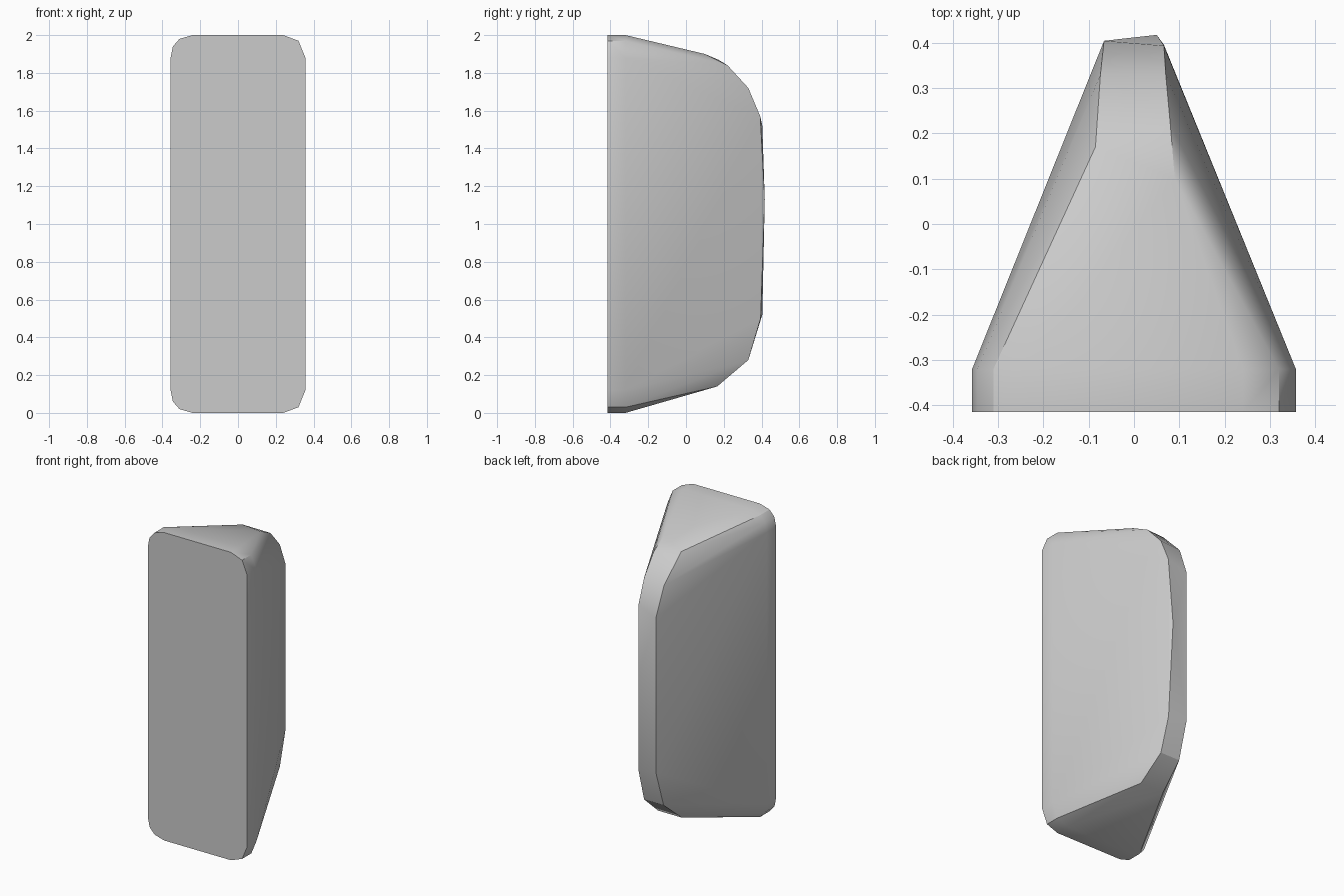
import bpy
import bmesh
import math

default_cube = bpy.data.objects.get("Cube")
if default_cube:
    bpy.data.objects.remove(default_cube, do_unlink=True)


def make_material(name, colour):
    material = bpy.data.materials.new(name)
    material.use_nodes = True
    material.diffuse_color = colour
    material.node_tree.nodes["Principled BSDF"].inputs["Base Color"].default_value = colour
    return material


def hull_object(name, points, material):
    """Skin a convex solid around the given points."""
    mesh = bpy.data.meshes.new(name)
    bm = bmesh.new()
    for point in points:
        bm.verts.new(point)
    result = bmesh.ops.convex_hull(bm, input=bm.verts)
    unused = [g for g in result["geom_interior"] if isinstance(g, bmesh.types.BMVert)]
    bmesh.ops.delete(bm, geom=unused, context="VERTS")
    bmesh.ops.dissolve_limit(bm, angle_limit=math.radians(1), verts=bm.verts, edges=bm.edges)
    bmesh.ops.recalc_face_normals(bm, faces=bm.faces)
    bm.to_mesh(mesh)
    bm.free()
    mesh.materials.append(material)
    obj = bpy.data.objects.new(name, mesh)
    bpy.context.collection.objects.link(obj)
    return obj


# Rounded front plate: each corner as (x, inset from the top or bottom)
height = 2.0
left_corner = [(0.357, 0.12), (0.32, 0.03), (0.24, 0)]
right_corner = [(-0.357, 0.12), (-0.345, 0.06), (-0.31, 0.02), (-0.24, 0)]
points = []
for y in (-0.415, -0.32):
    for x, inset in left_corner + right_corner:
        points += [(x, y, inset), (x, y, height - inset)]

# Narrow back ridge: one rim on each side
left_rim = [
    (0.09, 0.10, 1.90), (0.08, 0.22, 1.84), (0.07, 0.33, 1.72),
    (0.066, 0.393, 1.57), (0.05, 0.417, 1.13), (0.066, 0.395, 0.5),
    (0.07, 0.33, 0.28), (0.085, 0.165, 0.14),
]
right_rim = [
    (-0.085, 0.17, 1.87), (-0.074, 0.33, 1.71), (-0.066, 0.404, 1.52),
    (-0.066, 0.404, 0.52), (-0.07, 0.33, 0.28), (-0.085, 0.165, 0.14),
]
points += left_rim + right_rim

grey = make_material("plain grey", (0.6, 0.6, 0.6, 1))
body = hull_object("wedge_body", points, grey)

# Soft shading with the hard edges kept
bpy.ops.object.select_all(action="DESELECT")
body.select_set(True)
bpy.context.view_layer.objects.active = body
bpy.ops.object.shade_smooth_by_angle(angle=math.radians(30))
